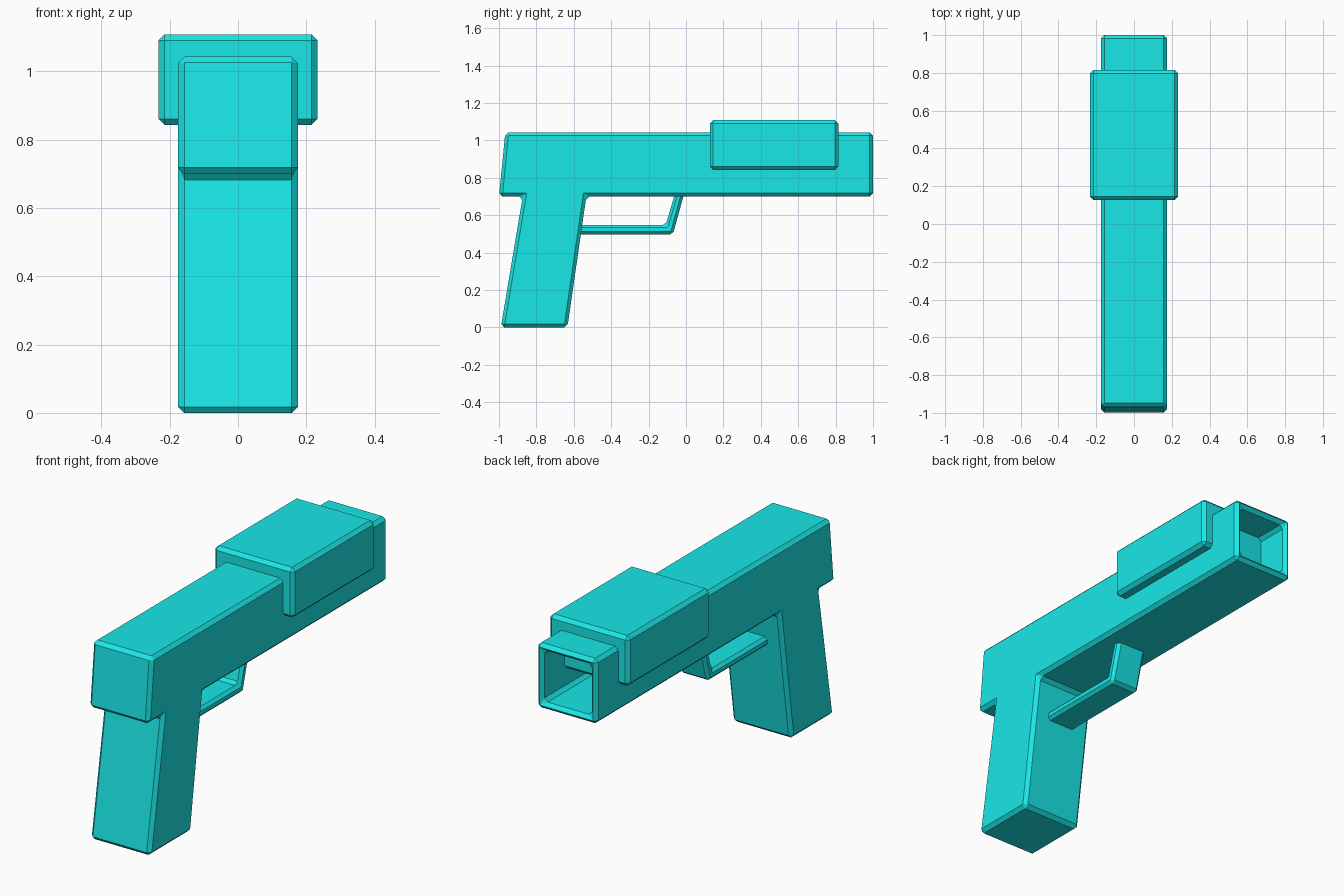
import bpy, bmesh

if "Cube" in bpy.data.objects:
    bpy.data.objects.remove(bpy.data.objects["Cube"])

mat = bpy.data.materials.new("cyan_plastic")
mat.diffuse_color = (0.01, 0.8, 0.8, 1)
mat.use_nodes = True
mat.node_tree.nodes["Principled BSDF"].inputs["Base Color"].default_value = mat.diffuse_color


def part(name, profile, half_width, bevel, bore=None):
    """Extrude a (y, z) profile across x, optionally bore the +y end, chamfer all edges."""
    bm = bmesh.new()
    face = bm.faces.new([bm.verts.new((-half_width, y, z)) for y, z in profile])
    ext = bmesh.ops.extrude_face_region(bm, geom=[face])
    for v in ext["geom"]:
        if isinstance(v, bmesh.types.BMVert):
            v.co.x = half_width
    bmesh.ops.recalc_face_normals(bm, faces=bm.faces)
    if bore:
        wall, depth = bore
        end = max(bm.faces, key=lambda f: f.calc_center_median().y)
        bmesh.ops.inset_region(bm, faces=[end], thickness=wall)
        hole = bmesh.ops.extrude_face_region(bm, geom=[end])
        verts = [v for v in hole["geom"] if isinstance(v, bmesh.types.BMVert)]
        bmesh.ops.translate(bm, vec=(0, -depth, 0), verts=verts)
        if end.is_valid:
            bmesh.ops.delete(bm, geom=[end], context="FACES_ONLY")
        bmesh.ops.recalc_face_normals(bm, faces=bm.faces)
    mesh = bpy.data.meshes.new(name)
    bm.to_mesh(mesh)
    bm.free()
    mesh.materials.append(mat)
    ob = bpy.data.objects.new(name, mesh)
    bpy.context.collection.objects.link(ob)
    mod = ob.modifiers.new("chamfer", "BEVEL")
    mod.width = bevel
    mod.segments = 1
    mod.limit_method = "ANGLE"
    return ob


# Barrel housing and slanted grip in one piece, hollow at the muzzle
part("body_and_grip",
     [(-0.99, 0), (-0.634, 0), (-0.533, 0.70), (1, 0.70), (1, 1.043),
      (-0.966, 1.043), (-1, 0.70), (-0.873, 0.70)],
     0.175, 0.018, bore=(0.052, 0.5))

# Wide block over the front of the barrel
part("top_block", [(0.127, 0.843), (0.815, 0.843), (0.815, 1.108), (0.127, 1.108)], 0.233, 0.018)

# Bent trigger guard, its ends buried in the grip and body
part("trigger_guard",
     [(-0.62, 0.497), (-0.07, 0.497), (-0.003, 0.74), (-0.052, 0.74),
      (-0.108, 0.548), (-0.62, 0.548)],
     0.085, 0.015)
